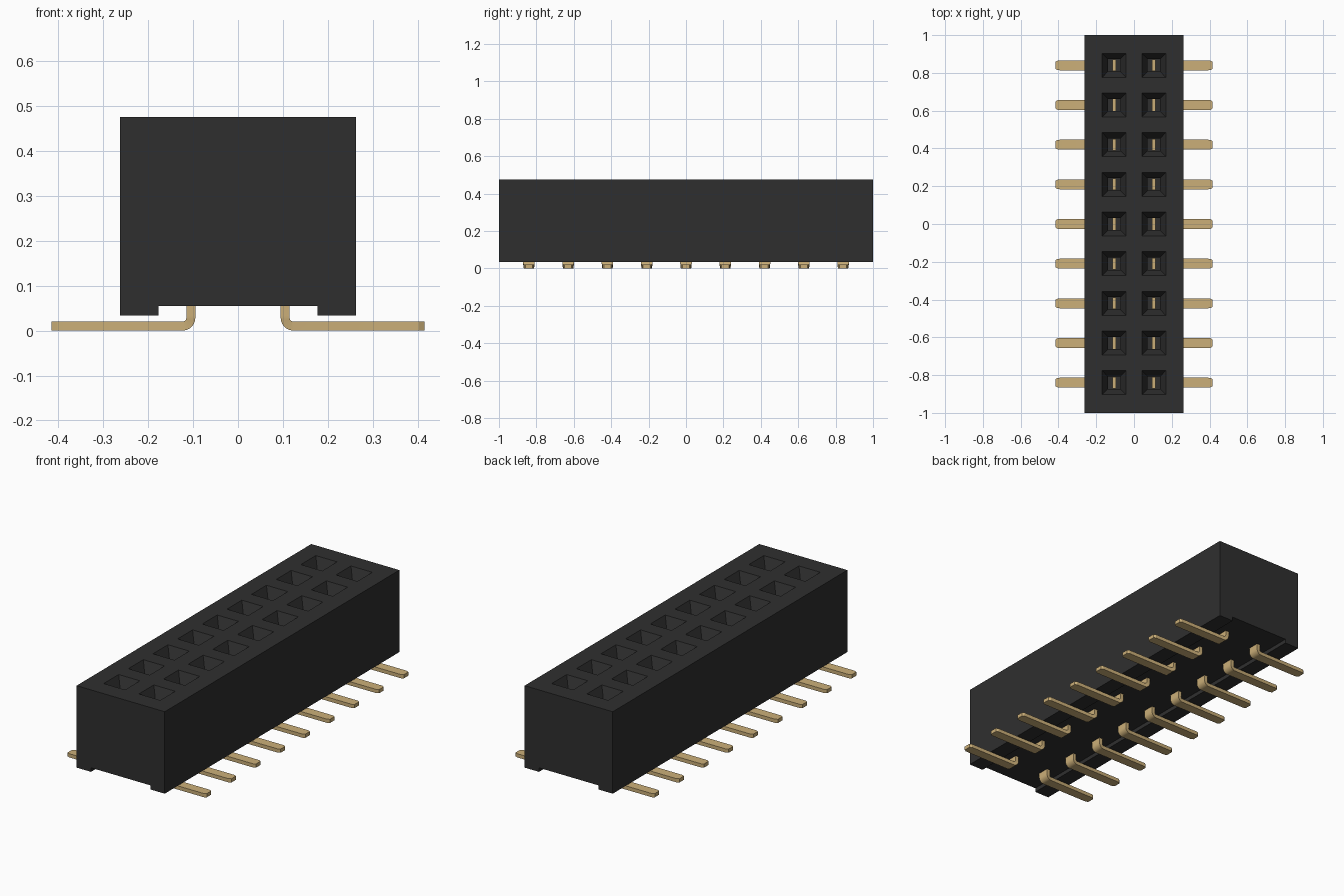
import bpy, bmesh, math
from mathutils import Vector

cube = bpy.data.objects.get("Cube")
if cube:
    bpy.data.objects.remove(cube, do_unlink=True)

PITCH = 0.21
COUNT = 9
ROW_X = 0.105
FIRST_Y = -PITCH * (COUNT - 1) / 2


def material(name, rgb, rough):
    m = bpy.data.materials.new(name)
    m.use_nodes = True
    m.diffuse_color = (*rgb, 1)
    node = m.node_tree.nodes["Principled BSDF"]
    node.inputs["Base Color"].default_value = (*rgb, 1)
    node.inputs["Roughness"].default_value = rough
    return m


def finish(bm, name, mat):
    bmesh.ops.recalc_face_normals(bm, faces=bm.faces)
    mesh = bpy.data.meshes.new(name)
    bm.to_mesh(mesh)
    bm.free()
    mesh.materials.append(mat)
    ob = bpy.data.objects.new(name, mesh)
    bpy.context.collection.objects.link(ob)
    return ob


black = material("black plastic", (0.028, 0.028, 0.028), 0.6)
gold = material("gold metal", (0.60, 0.43, 0.19), 0.5)

# Housing: notched profile extruded along y
HALF_X, TOP, BASE, NOTCH_X, NOTCH_Z = 0.263, 0.475, 0.033, 0.177, 0.055
profile = [(-HALF_X, BASE), (-NOTCH_X, BASE), (-NOTCH_X, NOTCH_Z), (NOTCH_X, NOTCH_Z),
           (NOTCH_X, BASE), (HALF_X, BASE), (HALF_X, TOP), (-HALF_X, TOP)]
bm = bmesh.new()
end = bm.faces.new([bm.verts.new((x, -1, z)) for x, z in profile])
ext = bmesh.ops.extrude_face_region(bm, geom=[end])
bmesh.ops.translate(bm, vec=(0, 2, 0),
                    verts=[v for v in ext["geom"] if isinstance(v, bmesh.types.BMVert)])
bmesh.ops.recalc_face_normals(bm, faces=bm.faces)

# Cut the top into cells, one square cell per socket
MOUTH = 0.0635
centres = [(s * ROW_X, FIRST_Y + i * PITCH) for s in (-1, 1) for i in range(COUNT)]
cuts = [((x, 0, 0), (1, 0, 0)) for s in (-1, 1) for x in (s * ROW_X - MOUTH, s * ROW_X + MOUTH)]
cuts += [((0, FIRST_Y + i * PITCH + d, 0), (0, 1, 0)) for i in range(COUNT) for d in (-MOUTH, MOUTH)]
for co, no in cuts:
    top = [f for f in bm.faces if f.normal.z > 0.9 and f.calc_center_median().z > TOP - 0.01]
    geom = top + list({e for f in top for e in f.edges}) + list({v for f in top for v in f.verts})
    bmesh.ops.bisect_plane(bm, geom=geom, plane_co=co, plane_no=no)
    bm.normal_update()

# Sink each cell: tapered lead-in, then a straight shaft
cells = [f for f in bm.faces if f.normal.z > 0.9 and any(
    (f.calc_center_median() - Vector((x, y, TOP))).length < 0.01 for x, y in centres)]
for depth, scale in ((0.06, 0.52), (0.25, 1.0)):
    cells = bmesh.ops.extrude_discrete_faces(bm, faces=cells)["faces"]
    for f in cells:
        c = f.calc_center_median()
        for v in f.verts:
            v.co = c + (v.co - c) * scale - Vector((0, 0, depth))
finish(bm, "housing", black)

# Contact: bent strip with a wide stem and a narrower, chamfered foot
T, R = 0.010, 0.018
path = [(ROW_X, 0.22, 1, 0, 0.031), (ROW_X, 0.034, 1, 0, 0.031)]
for k in range(7):
    a = math.pi / 2 * k / 6
    path.append((ROW_X + R - R * math.cos(a), T + R - R * math.sin(a),
                 math.cos(a), math.sin(a), 0.031 - 0.004 * k / 6))
path += [(0.403, T, 0, 1, 0.026), (0.415, T, 0, 1, 0.019)]
bm = bmesh.new()
rings = []
for x, z, nx, nz, w in path:
    rings.append([bm.verts.new((x + nx * T * s, w * side, z + nz * T * s))
                  for s, side in ((-1, -1), (1, -1), (1, 1), (-1, 1))])
for a, b in zip(rings, rings[1:]):
    for i in range(4):
        j = (i + 1) % 4
        bm.faces.new((a[i], a[j], b[j], b[i]))
bm.faces.new(rings[0])
bm.faces.new(rings[-1])
pins = finish(bm, "contact_pins", gold)
for v in pins.data.vertices:
    v.co.y += FIRST_Y

# Repeat along the housing and mirror to the other row
arr = pins.modifiers.new("row", 'ARRAY')
arr.count = COUNT
arr.use_relative_offset = False
arr.use_constant_offset = True
arr.constant_offset_displace = (0, PITCH, 0)
pins.modifiers.new("other_row", 'MIRROR').use_axis = (True, False, False)

# Smooth the bends, keep the edges sharp
bpy.ops.object.select_all(action='DESELECT')
pins.select_set(True)
bpy.context.view_layer.objects.active = pins
bpy.ops.object.shade_smooth_by_angle(angle=math.radians(30))
